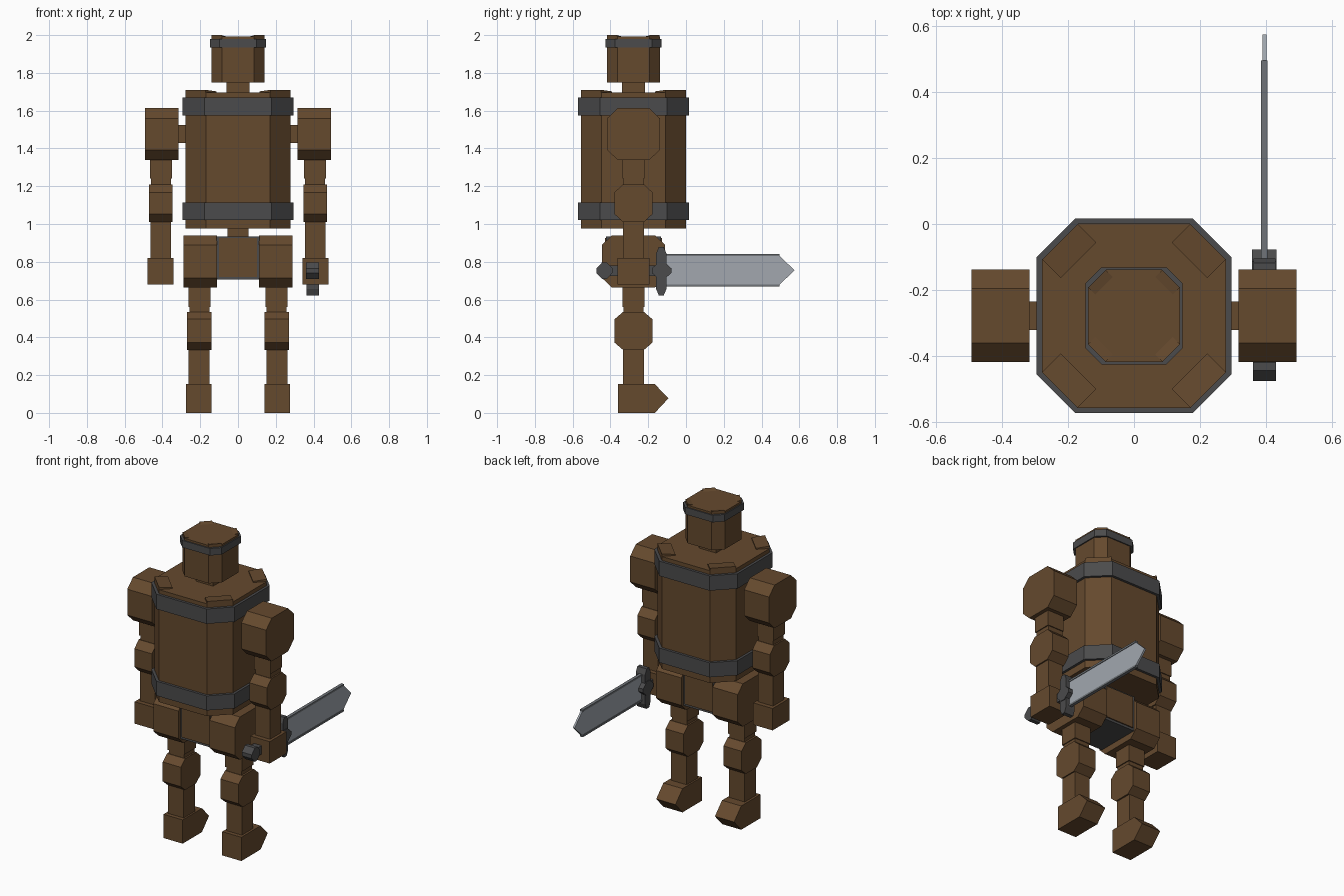
import bpy, bmesh, math
from mathutils import Matrix, Vector

if "Cube" in bpy.data.objects:
    bpy.data.objects.remove(bpy.data.objects["Cube"])

CY = -0.278          # y of the body axis
SX = 0.395           # x of the sword


def material(name, r, g, b):
    m = bpy.data.materials.new(name)
    m.diffuse_color = (r, g, b, 1)
    m.use_nodes = True
    m.node_tree.nodes["Principled BSDF"].inputs["Base Color"].default_value = m.diffuse_color
    return m


WOOD = material("brown_wood", 0.130, 0.067, 0.027)
IRON = material("dark_iron", 0.070, 0.070, 0.072)
STEEL = material("pale_steel", 0.36, 0.39, 0.43)
EDGE = material("steel_edge", 0.16, 0.175, 0.19)


def prism(name, pts, axis, lo, hi, mat):
    """Extrude a 2D outline along x (outline in y, z) or z (outline in x, y)."""
    bm = bmesh.new()

    def at(p, t):
        return (t, p[0], p[1]) if axis == 'X' else (p[0], p[1], t)
    a = [bm.verts.new(at(p, lo)) for p in pts]
    b = [bm.verts.new(at(p, hi)) for p in pts]
    n = len(pts)
    bm.faces.new(a[::-1])
    bm.faces.new(b)
    for i in range(n):
        j = (i + 1) % n
        bm.faces.new((a[i], a[j], b[j], b[i]))
    bmesh.ops.recalc_face_normals(bm, faces=bm.faces)
    me = bpy.data.meshes.new(name)
    bm.to_mesh(me)
    bm.free()
    me.materials.append(mat)
    ob = bpy.data.objects.new(name, me)
    bpy.context.collection.objects.link(ob)
    return ob


def octagon(cu, cv, hu, hv, fu, fv):
    """Chamfered rectangle: half sizes hu, hv and flat half lengths fu, fv."""
    return [(cu + u, cv + v) for u, v in
            ((fu, -hv), (hu, -fv), (hu, fv), (fu, hv),
             (-fu, hv), (-hu, fv), (-hu, -fv), (-fu, -hv))]


def drum(name, half, flat, lo, hi, mat):
    return prism(name, octagon(0, CY, half, half, flat, flat), 'Z', lo, hi, mat)


def box(name, x0, x1, y0, y1, z0, z1, mat):
    return prism(name, [(y0, z0), (y1, z0), (y1, z1), (y0, z1)], 'X', x0, x1, mat)


def corner_slabs(name, dist, width, depth, lo, hi):
    """Four planks set on the diagonal corners of a drum."""
    for k in range(4):
        ob = prism(f"{name}_{k + 1}",
                   [(dist - depth, -width / 2), (dist, -width / 2),
                    (dist, width / 2), (dist - depth, width / 2)], 'Z', lo, hi, WOOD)
        # inner edge sinks into the lid
        for v in ob.data.vertices:
            if v.co.z > (lo + hi) / 2 and v.co.x < dist - depth / 2:
                v.co.z -= 0.008
        ob.data.transform(Matrix.Translation((0, CY, 0)) @
                          Matrix.Rotation(math.radians(45 + 90 * k), 4, 'Z'))


# torso barrel and its hoops
drum("torso", 0.279, 0.170, 0.975, 1.695, WOOD)
corner_slabs("torso_plank", 0.449 / math.sqrt(2), 0.152, 0.08, 1.64, 1.71)
drum("lower_hoop", 0.295, 0.178, 1.02, 1.113, IRON)
drum("upper_hoop", 0.295, 0.178, 1.575, 1.67, IRON)

# neck and head
box("neck", -0.06, 0.06, CY - 0.06, CY + 0.06, 1.68, 1.76, WOOD)
drum("head", 0.14, 0.085, 1.75, 1.993, WOOD)
corner_slabs("head_plank", 0.225 / math.sqrt(2), 0.075, 0.035, 1.95, 2.0)
drum("head_hoop", 0.147, 0.098, 1.935, 1.98, IRON)

# waist and pelvis with inset panels
box("waist", -0.055, 0.055, CY - 0.055, CY + 0.055, 0.92, 0.985, WOOD)
box("pelvis_frame", -0.115, 0.115, CY - 0.145, CY + 0.145, 0.705, 0.935, IRON)
box("pelvis_panel", -0.10, 0.10, CY - 0.152, CY + 0.152, 0.72, 0.925, WOOD)

for s, side in ((-1, "left"), (1, "right")):
    def limb(part, cx, hx, hy, z0, z1):
        box(f"{side}_{part}", s * cx - hx, s * cx + hx, CY - hy, CY + hy, z0, z1, WOOD)

    def joint(part, cx, hx, cz, hy, hz, fy, fz):
        prism(f"{side}_{part}", octagon(CY, cz, hy, hz, fy, fz), 'X',
              s * cx - hx, s * cx + hx, WOOD)

    # arm
    limb("shoulder_pin", 0.29, 0.05, 0.043, 1.428, 1.525)
    joint("shoulder", 0.404, 0.088, 1.476, 0.14, 0.138, 0.083, 0.083)
    limb("upper_arm", 0.408, 0.059, 0.059, 1.24, 1.35)
    limb("elbow_pin", 0.408, 0.053, 0.053, 1.19, 1.25)
    joint("elbow", 0.408, 0.062, 1.11, 0.10, 0.10, 0.056, 0.058)
    limb("forearm", 0.408, 0.054, 0.056, 0.80, 1.03)
    limb("hand", 0.41, 0.069, 0.085, 0.68, 0.82)

    # leg
    joint("hip", 0.20, 0.089, 0.802, 0.167, 0.137, 0.115, 0.088)
    limb("thigh", 0.204, 0.059, 0.059, 0.56, 0.68)
    limb("knee_pin", 0.204, 0.053, 0.053, 0.51, 0.57)
    joint("knee", 0.205, 0.064, 0.434, 0.10, 0.10, 0.056, 0.062)
    limb("shin", 0.206, 0.055, 0.056, 0.14, 0.36)
    prism(f"{side}_foot",
          [(-0.36, 0), (-0.165, 0), (-0.093, 0.077), (-0.165, 0.152), (-0.36, 0.152)],
          'X', s * 0.208 - 0.068, s * 0.208 + 0.068, WOOD)

# sword: grip, pommel, guard
box("sword_grip", SX - 0.027, SX + 0.027, -0.42, -0.12, 0.725, 0.78, IRON)
prism("sword_pommel", octagon(-0.432, 0.753, 0.043, 0.044, 0.012, 0.012), 'X',
      SX - 0.035, SX + 0.035, IRON)
prism("sword_guard", octagon(-0.131, 0.75, 0.027, 0.128, 0.013, 0.095), 'X',
      SX - 0.033, SX + 0.033, IRON)
prism("guard_boss", octagon(-0.129, 0.753, 0.052, 0.045, 0.015, 0.012), 'X',
      SX - 0.037, SX + 0.037, IRON)

# sword blade with rails along both edges
prism("sword_blade",
      [(-0.12, 0.678), (0.495, 0.678), (0.574, 0.755), (0.495, 0.832), (-0.12, 0.832)],
      'X', SX - 0.006, SX + 0.006, STEEL)
for z, part in ((0.674, "lower"), (0.836, "upper")):
    box(f"{part}_blade_edge", SX - 0.01, SX + 0.01, -0.12, 0.495, z - 0.006, z + 0.006, EDGE)
